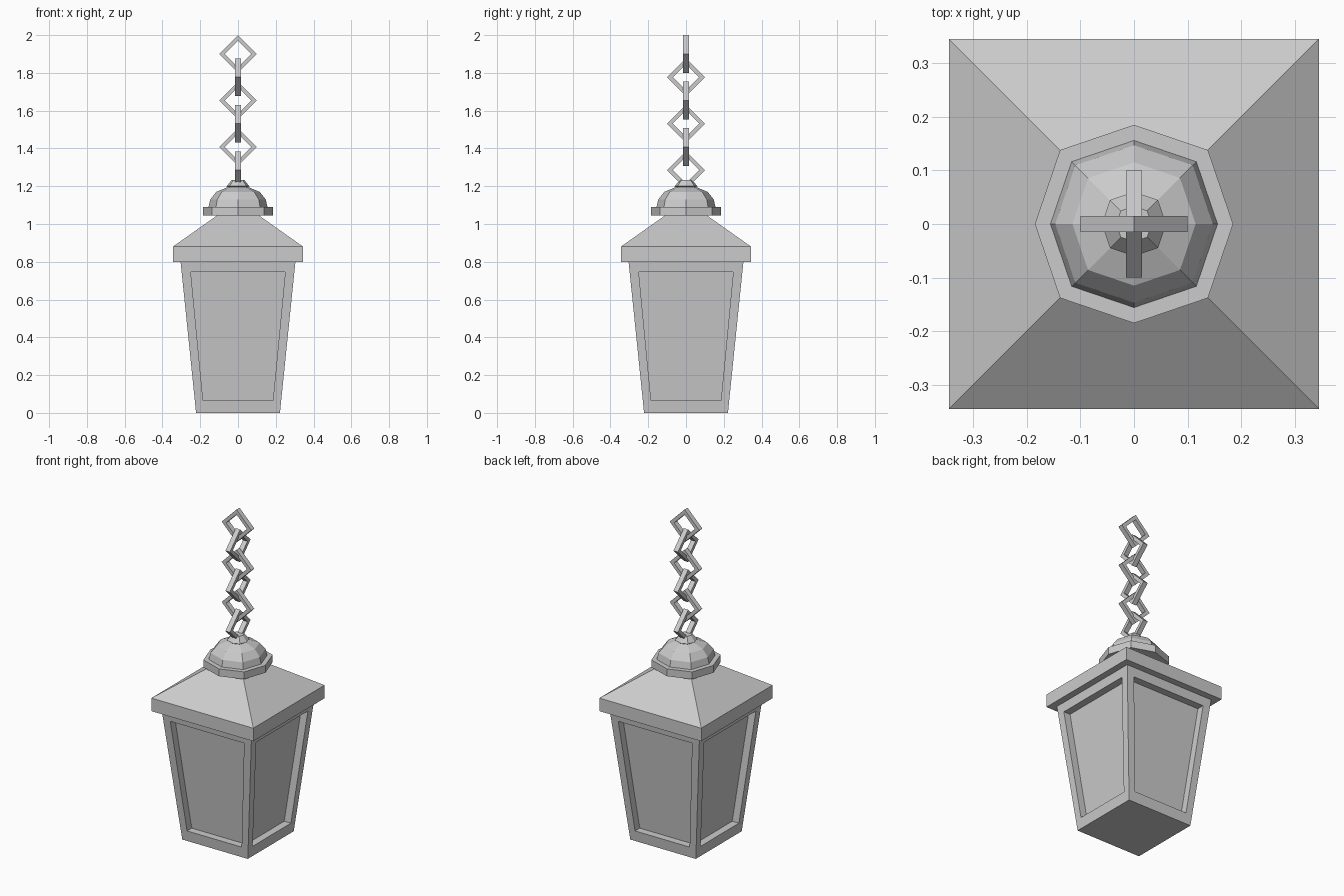
import bpy, bmesh
from math import pi, cos, sin

if "Cube" in bpy.data.objects:
    bpy.data.objects.remove(bpy.data.objects["Cube"])


def finish(bm, name):
    bmesh.ops.recalc_face_normals(bm, faces=bm.faces)
    me = bpy.data.meshes.new(name)
    bm.to_mesh(me)
    bm.free()
    ob = bpy.data.objects.new(name, me)
    bpy.context.collection.objects.link(ob)
    return ob


def stack(name, rings):
    """Closed solid from a list of equal-length vertex rings."""
    bm = bmesh.new()
    loops = [[bm.verts.new(p) for p in r] for r in rings]
    n = len(loops[0])
    for a, b in zip(loops, loops[1:]):
        for i in range(n):
            j = (i + 1) % n
            bm.faces.new((a[i], a[j], b[j], b[i]))
    bm.faces.new(loops[0][::-1])
    bm.faces.new(loops[-1])
    return finish(bm, name)


def square(h, z):
    return [(-h, -h, z), (h, -h, z), (h, h, z), (-h, h, z)]


def octagon(r, z):
    # diagonal corners sit slightly further out than the axis corners
    return [(r * k * cos(i * pi / 4), r * k * sin(i * pi / 4), z)
            for i in range(8) for k in [1.055 if i % 2 else 1]]


# Tapered lantern body with a recessed pane on each side
body = stack("lantern_body", [square(0.222, 0), square(0.305, 0.81)])
bm = bmesh.new()
bm.from_mesh(body.data)
DEPTH = 0.045
for f in [f for f in bm.faces if abs(f.normal.z) < 0.5]:
    n = f.normal.copy()
    n.z = 0
    n.normalize()
    bmesh.ops.inset_individual(bm, faces=[f], thickness=0.05)
    t = n.cross((0, 0, 1))
    for v in f.verts:
        top = v.co.z > 0.4
        z, h = (0.745, 0.25) if top else (0.065, 0.185)
        out = 0.222 + (0.305 - 0.222) * z / 0.81
        side = h if v.co.dot(t) > 0 else -h
        v.co = n * out + t * side
        v.co.z = z
    ret = bmesh.ops.extrude_discrete_faces(bm, faces=[f])
    for v in ret["faces"][0].verts:
        v.co -= n * DEPTH
bm.to_mesh(body.data)
bm.free()

# Hipped roof with a square rim
stack("roof", [square(0.345, 0.8), square(0.345, 0.88), square(0.09, 1.06)])

# Eight-sided collar, dome and finial cap
stack("collar", [octagon(0.185, 1.045), octagon(0.185, 1.09)])
stack("dome", [octagon(0.157, 1.085), octagon(0.147, 1.13),
               octagon(0.115, 1.17), octagon(0.055, 1.195)])
stack("cap", [octagon(0.04, 1.185), octagon(0.06, 1.20),
              octagon(0.033, 1.233)])


# Chain of diamond links, alternating by a quarter turn
def link(name, z, across_y):
    bm = bmesh.new()
    section = [(0.1, -0.015), (0.1, 0.015), (0.07, 0.015), (0.07, -0.015)]
    loops = []
    for i in range(4):
        c, s = round(cos(i * pi / 2)), round(sin(i * pi / 2))
        loops.append([bm.verts.new((w, r * c, z + r * s) if across_y
                                   else (r * c, w, z + r * s))
                      for r, w in section])
    for i in range(4):
        a, b = loops[i], loops[(i + 1) % 4]
        for k in range(4):
            m = (k + 1) % 4
            bm.faces.new((a[k], a[m], b[m], b[k]))
    finish(bm, name)


for i in range(6):
    link(f"chain_link_{i + 1}", 1.9 - 0.123 * i, i % 2 == 1)
